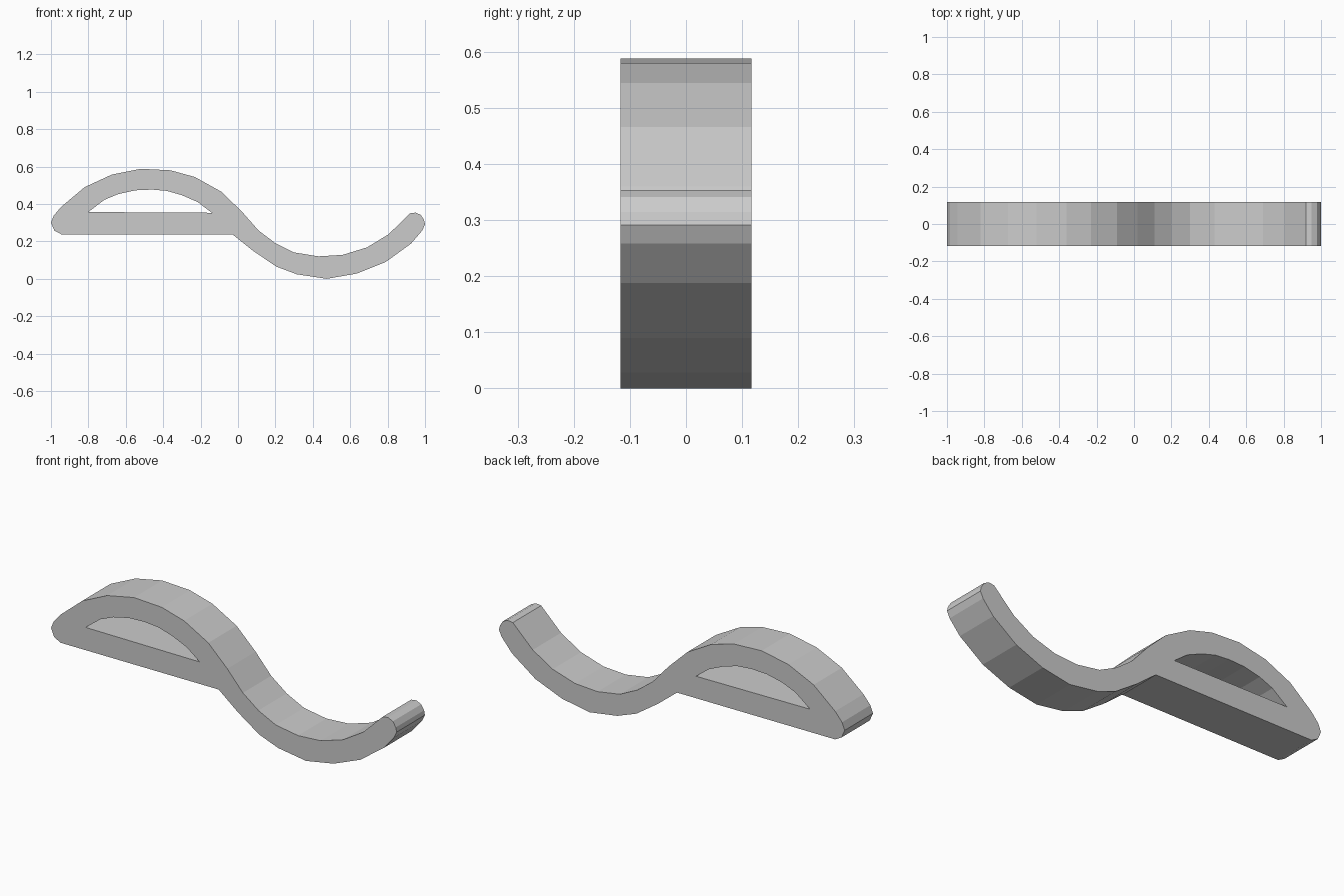
import bpy
import bmesh
from math import radians

cube = bpy.data.objects.get("Cube")
if cube:
    bpy.data.objects.remove(cube, do_unlink=True)

HALF_DEPTH = 0.117


def make_material(name, color):
    material = bpy.data.materials.new(name)
    material.use_nodes = True
    material.diffuse_color = color
    material.node_tree.nodes["Principled BSDF"].inputs["Base Color"].default_value = color
    return material


def extrude_outlines(name, outlines, half_depth, material):
    """Extrude closed x-z outlines along y; inner outlines become holes."""
    curve = bpy.data.curves.new(name + "_profile", "CURVE")
    curve.dimensions = "2D"
    curve.fill_mode = "BOTH"
    curve.extrude = half_depth
    for outline in outlines:
        spline = curve.splines.new("POLY")
        spline.points.add(len(outline) - 1)
        for point, (x, z) in zip(spline.points, outline):
            point.co = (x, z, 0, 1)
        spline.use_cyclic_u = True

    profile = bpy.data.objects.new(name + "_profile", curve)
    profile.rotation_euler.x = radians(90)
    bpy.context.scene.collection.objects.link(profile)
    bpy.context.view_layer.update()

    # Turn the filled curve into a clean, welded mesh
    evaluated = profile.evaluated_get(bpy.context.evaluated_depsgraph_get())
    mesh = bpy.data.meshes.new_from_object(evaluated)
    mesh.transform(profile.matrix_world)
    bpy.data.objects.remove(profile, do_unlink=True)
    bm = bmesh.new()
    bm.from_mesh(mesh)
    bmesh.ops.remove_doubles(bm, verts=bm.verts, dist=0.0005)
    bmesh.ops.recalc_face_normals(bm, faces=bm.faces)
    for face in bm.faces:
        face.smooth = False
    bm.to_mesh(mesh)
    bm.free()

    mesh.name = name
    mesh.materials.clear()
    mesh.materials.append(material)
    part = bpy.data.objects.new(name, mesh)
    bpy.context.scene.collection.objects.link(part)
    return part


# Upper edge, from the left end over the arch and down into the hook
upper_edge = [
    (-1, .3), (-.985, .338), (-.945, .385), (-.82, .49), (-.675, .557),
    (-.52, .588), (-.36, .58), (-.23, .544), (-.09, .466), (.02, .36),
    (.11, .258), (.2, .19), (.3, .141), (.43, .12), (.56, .128),
    (.69, .168), (.805, .238), (.92, .35),
]
# Rounded tip of the hook
tip = [(.95, .354), (.978, .341), (.995, .314), (1, .291), (.985, .258)]
# Lower edge, back along the hook and the flat base
lower_edge = [
    (.925, .188), (.79, .09), (.635, .028), (.475, 0), (.315, .024),
    (.205, .065), (.08, .15), (-.03, .238), (-.945, .238), (-.982, .258),
]
# Opening between the arch and the base bar
opening = [
    (-.8, .357), (-.715, .422), (-.64, .453), (-.55, .473), (-.46, .477),
    (-.38, .47), (-.3, .447), (-.215, .41), (-.14, .353),
]

grey = make_material("plain_grey", (.6, .6, .6, 1))
extrude_outlines("wave_hook", [upper_edge + tip + lower_edge, opening], HALF_DEPTH, grey)
